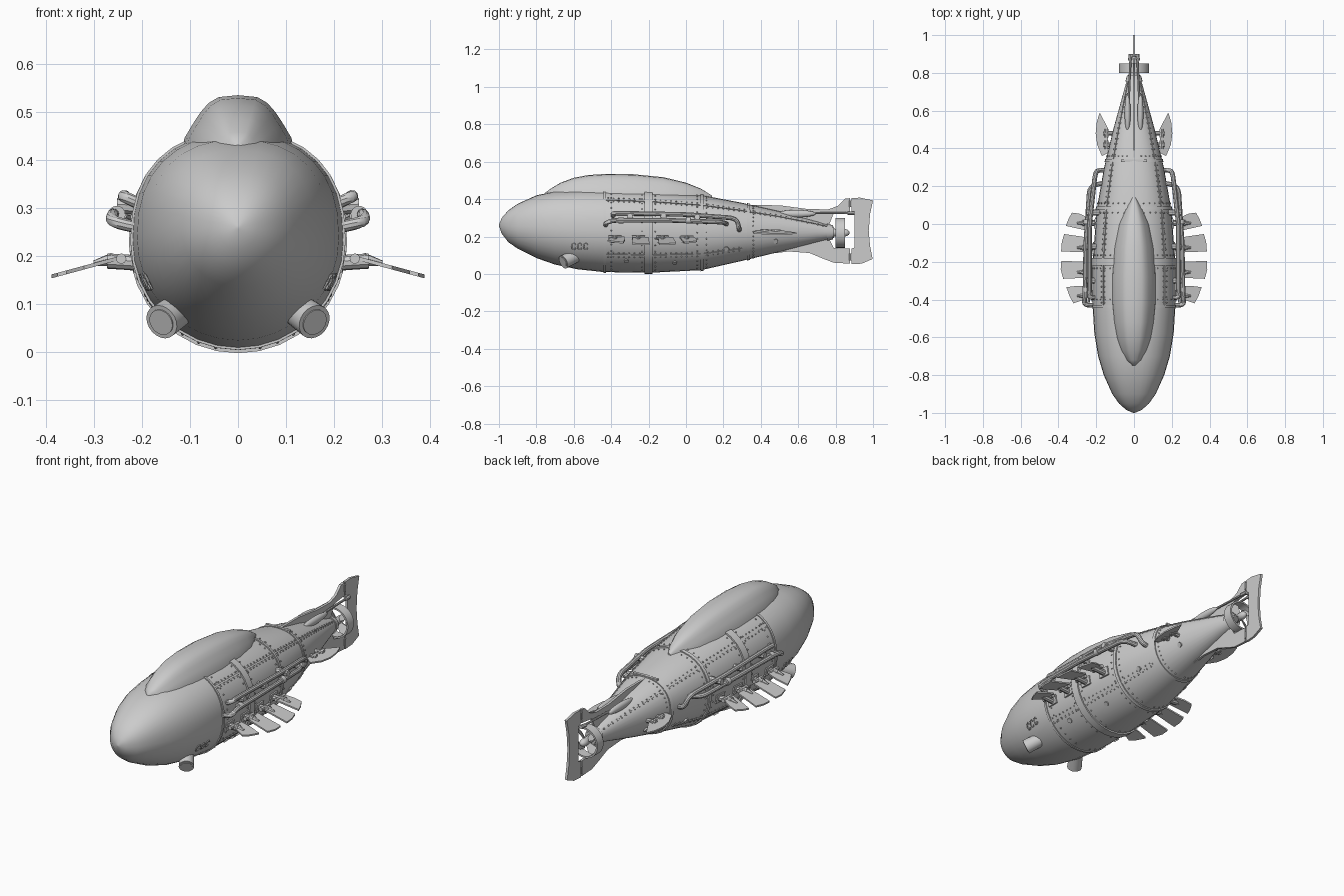
import bpy, bmesh, math
from mathutils import Vector

cube = bpy.data.objects.get("Cube")
if cube:
    bpy.data.objects.remove(cube, do_unlink=True)

grey = bpy.data.materials.new("hull grey")
grey.use_nodes = True
grey.diffuse_color = (0.6, 0.6, 0.6, 1)
grey.node_tree.nodes["Principled BSDF"].inputs["Base Color"].default_value = (0.6, 0.6, 0.6, 1)


def finish(name, bm, angle=35):
    bmesh.ops.recalc_face_normals(bm, faces=bm.faces)
    mesh = bpy.data.meshes.new(name)
    bm.to_mesh(mesh)
    bm.free()
    obj = bpy.data.objects.new(name, mesh)
    bpy.context.collection.objects.link(obj)
    mesh.materials.append(grey)
    bpy.ops.object.select_all(action='DESELECT')
    obj.select_set(True)
    bpy.context.view_layer.objects.active = obj
    bpy.ops.object.shade_smooth_by_angle(angle=math.radians(angle))
    return obj


# Hull stations: y, half width, top, bottom
HULL = [(-1, .004, .264, .256), (-.985, .04, .3, .215), (-.95, .08, .34, .17),
        (-.9, .115, .375, .135), (-.8, .16, .42, .085), (-.7, .19, .442, .05),
        (-.58, .21, .452, .025), (-.44, .219, .455, .01), (-.2, .219, .447, .006),
        (.08, .197, .422, .02), (.3, .158, .38, .07), (.5, .11, .335, .118),
        (.7, .055, .28, .17), (.79, .03, .252, .192)]


def hull_at(y):
    for a, b in zip(HULL, HULL[1:]):
        if y <= b[0]:
            t = (y - a[0]) / (b[0] - a[0])
            return [p + (q - p) * t for p, q in zip(a[1:], b[1:])]
    return HULL[-1][1:]


def on_hull(y, ang, off=0.0):
    """Point on the hull; the angle runs from +x up to +z."""
    w, top, bot = hull_at(y)
    n = 2.35 if math.sin(ang) > 0 else 2.0
    c, s = math.cos(ang), math.sin(ang)
    x = (w + off) * math.copysign(abs(c) ** (2 / n), c)
    z = ((top - bot) / 2 + off) * math.copysign(abs(s) ** (2 / n), s)
    return Vector((x, y, (top + bot) / 2 + z))


def angle_for(y, z):
    w, top, bot = hull_at(y)
    v = max(-1, min(1, (2 * z - top - bot) / (top - bot)))
    return math.asin(math.copysign(abs(v) ** ((2.35 if v > 0 else 2) / 2), v))


def side(y, z, s=1, off=0.0):
    p = on_hull(y, angle_for(y, z), off)
    return Vector((p.x * s, p.y, p.z))


def loft(name, rings, closed=True, caps=True, angle=35):
    bm = bmesh.new()
    rows = [[bm.verts.new(p) for p in r] for r in rings]
    n = len(rows[0])
    for a, b in zip(rows, rows[1:]):
        for i in range(n if closed else n - 1):
            j = (i + 1) % n
            bm.faces.new((a[i], a[j], b[j], b[i]))
    if caps:
        bm.faces.new(rows[0])
        bm.faces.new(rows[-1])
    return finish(name, bm, angle)


def hull_ring(y, off=0.0, n=32):
    return [on_hull(y, 2 * math.pi * i / n, off) for i in range(n)]


def tube(name, points, r, sides=10, r2=None):
    """Round bar swept along a path, optionally tapered."""
    pts = [Vector(p) for p in points]
    rings = []
    for i, p in enumerate(pts):
        d = (pts[min(i + 1, len(pts) - 1)] - pts[max(i - 1, 0)]).normalized()
        u = d.cross(Vector((.13, .21, 1)).normalized()).normalized()
        v = d.cross(u)
        rad = r + ((r2 or r) - r) * i / (len(pts) - 1)
        rings.append([p + (u * math.cos(a) + v * math.sin(a)) * rad
                      for a in (2 * math.pi * k / sides for k in range(sides))])
    return loft(name, rings)


def rounded(points, steps=4):
    """Round the corners of a path."""
    pts = [Vector(p) for p in points]
    out = [pts[0]]
    for a, b, c in zip(pts, pts[1:], pts[2:]):
        p = b + (a - b).normalized() * min(.04, (a - b).length * .48)
        q = b + (c - b).normalized() * min(.04, (c - b).length * .48)
        for i in range(steps + 1):
            t = i / steps
            out.append(p * (1 - t) ** 2 + b * 2 * t * (1 - t) + q * t * t)
    return out + [pts[-1]]


def plate(name, outline, thick):
    """Solid from a flat outline, thickened along the given vector."""
    t = Vector(thick) / 2
    return loft(name, [[Vector(p) + k * t for p in outline] for k in (-1, 1)])


def ellipsoid(name, loc, size):
    bm = bmesh.new()
    bmesh.ops.create_uvsphere(bm, u_segments=16, v_segments=10, radius=1)
    for v in bm.verts:
        v.co = Vector(loc) + Vector([a * b for a, b in zip(v.co, size)])
    return finish(name, bm)


def ring_y(name, y0, y1, z, r, wall, n=32):
    """Open hoop around the y axis."""
    prof = [(y0, r - wall), (y0, r), (y1, r), (y1, r - wall), (y0, r - wall)]
    return loft(name, [[(q * math.cos(2 * math.pi * i / n), y, z + q * math.sin(2 * math.pi * i / n))
                        for i in range(n)] for y, q in prof], caps=False)


# Hull, plated hoops and canopy
loft("hull", [hull_ring(s[0]) for s in HULL], angle=50)
for name, y, half, off in (("nose_hoop", -.435, .006, .005), ("main_hoop", -.2, .021, .008),
                           ("middle_hoop", .085, .008, .006), ("rear_hoop", .335, .008, .005),
                           ("tail_hoop", .77, .015, .006)):
    loft(name, [hull_ring(y - half, -.004), hull_ring(y - half, off),
                hull_ring(y + half, off), hull_ring(y + half, -.004)], caps=False)

CANOPY = [(-.75, .012, .437), (-.72, .045, .458), (-.67, .068, .488), (-.6, .089, .514), (-.52, .102, .529),
          (-.42, .111, .535), (-.28, .112, .533), (-.12, .1, .517), (0, .077, .488),
          (.08, .047, .456), (.14, .012, .418)]
SECTION = [(1.06, -.3), (1, .12), (.85, .4), (.7, .65), (.55, .84), (.36, .96), (0, 1)]
SECTION += [(-x, h) for x, h in SECTION[-2::-1]]
rings = []
for y, w, top in CANOPY:
    base = min(hull_at(y)[1] - .02, .437)
    rings.append([(w * x, y, base + (top - base) * h) for x, h in SECTION])
loft("canopy", rings, angle=55)

# Rivets beside seams and hoops
rivets = bmesh.new()


def rivet(p, r=.0042):
    res = bmesh.ops.create_icosphere(rivets, subdivisions=1, radius=r)
    bmesh.ops.translate(rivets, verts=res["verts"], vec=p)


for s in (-1, 1):
    # Long raised seams
    for name, a0, y0, y1 in (("upper_seam", .78, -.43, .76), ("lower_seam", -.62, -.43, .3)):
        rings = []
        for i in range(25):
            y = y0 + (y1 - y0) * i / 24
            edges = ((-.025, -.003), (-.025, .004), (.025, .004), (.025, -.003))
            rings.append([Vector((p.x * s, p.y, p.z)) for p in
                          (on_hull(y, a0 + da, off) for da, off in edges)])
        loft(name, rings)
        count = int((y1 - y0) / .028)
        for i in range(count):
            for da in (-.06, .06):
                p = on_hull(y0 + .014 + .028 * i, a0 + da, .001)
                rivet((p.x * s, p.y, p.z))
    for y in (-.4, -.235, -.165, .06, .11, .36):
        for i in range(-8, 9):
            p = on_hull(y, i * .17, .001)
            rivet((p.x * s, p.y, p.z))
finish("rivets", rivets)

for s in (-1, 1):
    # Side pipes with elbows into the hull
    tube("upper_pipe", rounded([side(-.39, .31, s, -.02), (.24 * s, -.39, .325), (.235 * s, -.36, .325),
                                (.235 * s, .0, .318), (.205 * s, .27, .298),
                                (.19 * s, .285, .24), side(.285, .235, s, -.02)]), .0125)
    tube("lower_pipe", rounded([side(-.43, .26, s, -.02), (.265 * s, -.43, .272), (.26 * s, -.39, .287),
                                (.255 * s, -.1, .287), (.235 * s, .2, .277),
                                side(.22, .27, s, -.02)]), .0125)
    for y in (-.3, -.12, .06):
        tube("pipe_clamp", [side(y, .305, s, -.01), (.252 * s, y, .305)], .016, 8)
    for y, x in ((-.36, .252), (.0, .249)):
        tube("pipe_collar", [(x * s, y, .287), (x * s, y + .025, .287)], .018, 12)

    # Four swimming fins on jointed arms, then the small rear pair
    FINS = [(-.38, [(.25, -.33), (.3, -.327), (.358, -.335), (.34, -.385), (.32, -.42), (.25, -.395)]),
            (-.255, [(.255, -.2), (.385, -.195), (.388, -.24), (.375, -.29), (.265, -.285)]),
            (-.125, [(.255, -.07), (.37, -.053), (.382, -.095), (.386, -.145), (.26, -.15)]),
            (.005, [(.245, .035), (.29, .055), (.328, .06), (.348, .025), (.36, -.01), (.25, -.035)])]
    for y, shape in FINS:
        drop = lambda x: .198 - (x - .24) * .27
        plate("side_fin", [(x * s, q, drop(x)) for x, q in shape], (0, 0, .008))
        tube("fin_arm", [side(y, .18, s, -.02), (.24 * s, y, .188), (.272 * s, y, .19)], .016, 10)
        tube("fin_spine", [(.26 * s, y, .194), (.3 * s, y, .185)], .014, 8, .006)
        tube("fin_hinge", [(.243 * s, y - .035, .195), (.243 * s, y + .035, .195)], .011, 8)
        plate("fin_bracket", [side(y + a, z, s, -.003) for a, z in
                              ((-.03, .165), (.03, .165), (.03, .21), (-.03, .21))], (.02, 0, 0))
    plate("rear_fin", [(x * s, y, .232 - (x - .13) * .27) for x, y in
                       ((.14, .375), (.17, .36), (.195, .42), (.203, .48), (.197, .54),
                        (.182, .59), (.15, .53), (.135, .5))], (0, 0, .008))
    for y in (.42, .48):
        tube("rear_fin_arm", [side(y, .225, s, -.02), (.162 * s, y, .226)], .012, 8)
        tube("rear_fin_hinge", [(.145 * s, y - .022, .228), (.145 * s, y + .022, .228)], .011, 8)

    # Angled bow lamps with a recessed lens
    base, axis = Vector((.115 * s, -.59, .095)), Vector((.5 * s, -.75, -.36)).normalized()
    tube("lamp_body", [base, base + axis * .085], .034, 20, .037)
    tube("lamp_lens", [base + axis * .08, base + axis * .088], .028, 20)

    # Three vents at the bow and round ports along the belly
    for i in range(3):
        y = -.6 + .032 * i
        loop = [side(y + a, .148 + b, s, .003) for a, b in
                ((.01, .008), (.004, .016), (-.008, .014), (-.011, 0), (-.008, -.014), (.004, -.016), (.01, -.008))]
        tube("bow_vent", loop, .003, 6)
    for y, z in ((-.32, .07), (-.06, .06), (.215, .135), (.48, .175)):
        tube("belly_port", [side(y, z, s, -.01), side(y, z, s, .005)], .013, 12)

    # Tail fairings and rudder push rods
    ellipsoid("tail_fairing", (.034 * s, .59, .322), (.016, .105, .02))
    tube("push_rod", [(.03 * s, .6, .327), (.018 * s, .89, .325)], .006, 8)
    tube("rod_end", [(.022 * s, .865, .325), (.018 * s, .9, .325)], .01, 8)

# Tail fins and rudder
TAIL = {"upper_tail_fin": [(.34, .368), (.5, .367), (.65, .347), (.76, .345), (.81, .363), (.85, .402),
                           (.876, .405), (.876, .335), (.79, .325), (.76, .25), (.5, .25), (.36, .3)],
        "lower_tail_fin": [(.4, .102), (.55, .12), (.66, .112), (.73, .083), (.79, .06), (.876, .055),
                           (.876, .135), (.79, .138), (.76, .2), (.45, .2)],
        "rudder": [(.884, .405), (.93, .408), (1, .393), (.984, .32), (.977, .23), (.984, .15), (.998, .08),
                   (.94, .055), (.884, .052), (.884, .135), (.902, .142), (.902, .328), (.884, .335)]}
for name, shape in TAIL.items():
    plate(name, [(0, y, z) for y, z in shape], (.013, 0, 0))
for z in (.09, .375):
    tube("rudder_hinge", [(0, .88, z - .018), (0, .88, z + .018)], .011, 10)
tube("rudder_crossbar", [(-.025, .892, .325), (.025, .892, .325)], .007, 8)
plate("rear_deck_strip", [(x, y, .372) for x, y in ((-.07, .328), (.07, .328), (.07, .342), (-.07, .342))], (0, 0, .01))

# Propeller in its shroud
ring_y("propeller_shroud", .8, .85, .22, .08, .009)
tube("propeller_shaft", [(0, .77, .222), (0, .84, .22)], .022, 14, .018)
ellipsoid("propeller_hub", (0, .845, .22), (.02, .03, .02))
for k in range(4):
    a = math.pi / 4 + k * math.pi / 2
    d, t = Vector((math.cos(a), 0, math.sin(a))), Vector((-math.sin(a), 0, math.cos(a)))
    c, f = Vector((0, .828, .22)), Vector((0, 1, 0))
    plate("propeller_blade", [c + d * r + (t + f * .6) * w for r, w in
                              ((.012, -.008), (.05, -.02), (.068, -.012), (.068, .012), (.05, .02), (.012, .008))],
          f * .005)
